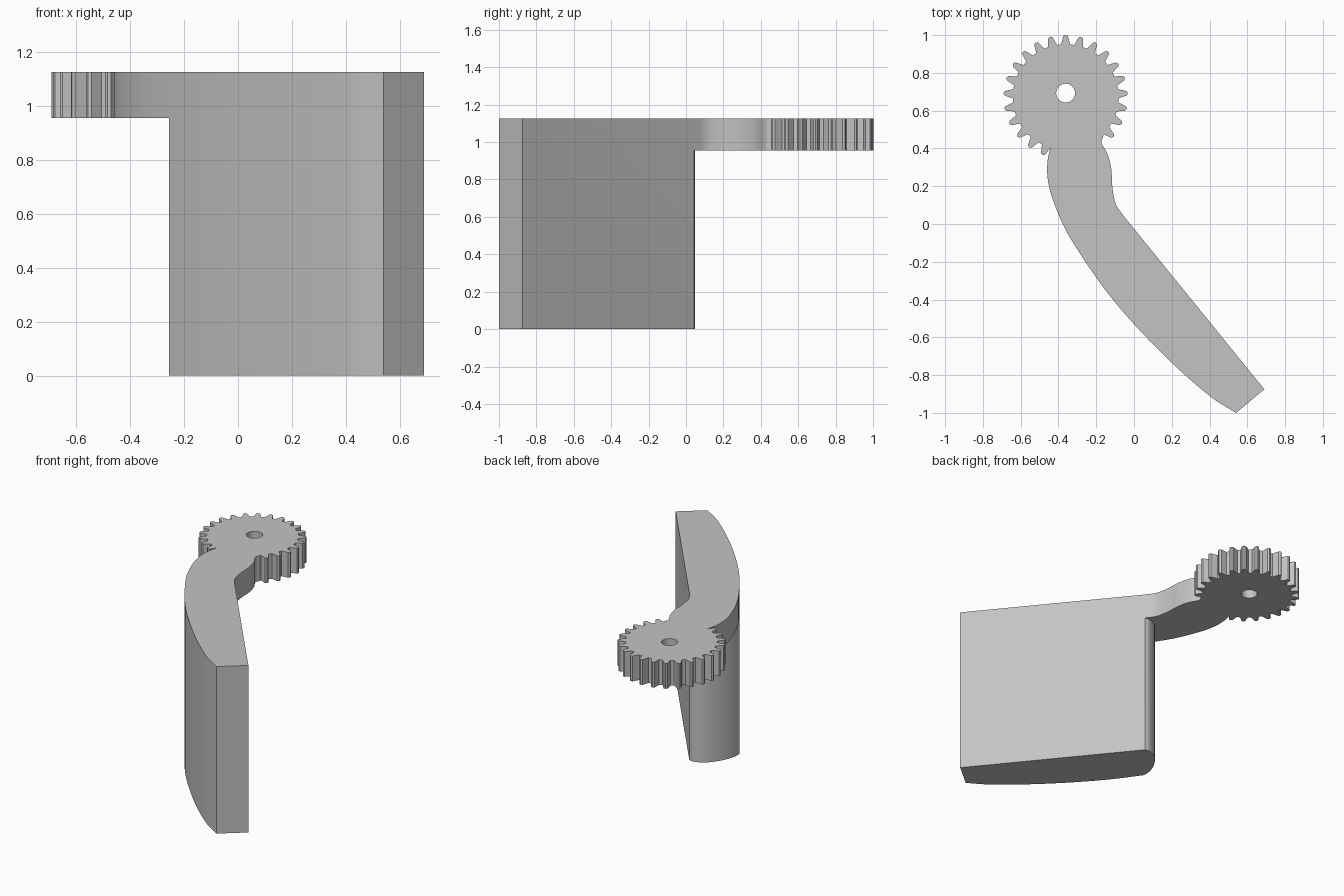
import bpy, bmesh
from math import radians, cos, sin, tau
from mathutils import Vector

cube = bpy.data.objects.get("Cube")
if cube:
    bpy.data.objects.remove(cube)

grey = bpy.data.materials.new("plain grey")
grey.use_nodes = True
colour = (0.55, 0.55, 0.55, 1)
grey.diffuse_color = colour
grey.node_tree.nodes["Principled BSDF"].inputs["Base Color"].default_value = colour

TOP, ARM_BOTTOM = 1.125, 0.955
GEAR = Vector((-0.362, 0.672))
HOLE = Vector((-0.362, 0.693))


def polar(centre, radius, degrees):
    a = radians(degrees)
    return centre + Vector((cos(a), sin(a))) * radius


def smooth_path(points, steps=6):
    """Catmull-Rom curve through the points, ends included."""
    p = [Vector(q) for q in points]
    p = [2 * p[0] - p[1]] + p + [2 * p[-1] - p[-2]]
    out = []
    for a, b, c, d in zip(p, p[1:], p[2:], p[3:]):
        for i in range(steps):
            t = i / steps
            out.append(0.5 * (2 * b + (c - a) * t + (2 * a - 5 * b + 4 * c - d) * t ** 2
                              + (3 * b - a - 3 * c + d) * t ** 3))
    return out + [p[-2]]


def prism(name, loops, low, high):
    """Extrude an outline, with any further loops as holes."""
    bm = bmesh.new()
    for loop in loops:
        verts = [bm.verts.new((v.x, v.y, low)) for v in loop]
        for a, b in zip(verts, verts[1:] + verts[:1]):
            bm.edges.new((a, b))
    bmesh.ops.triangle_fill(bm, use_beauty=True, edges=bm.edges[:])
    grown = bmesh.ops.extrude_face_region(bm, geom=bm.faces[:])["geom"]
    moved = [g for g in grown if isinstance(g, bmesh.types.BMVert)]
    bmesh.ops.translate(bm, verts=moved, vec=(0, 0, high - low))
    bmesh.ops.recalc_face_normals(bm, faces=bm.faces[:])
    mesh = bpy.data.meshes.new(name)
    bm.to_mesh(mesh)
    bm.free()
    mesh.materials.append(grey)
    obj = bpy.data.objects.new(name, mesh)
    bpy.context.collection.objects.link(obj)
    return obj


# Gear teeth, leaving a gap where the arm joins
tooth = [(0.28, -5), (0.295, -3.9), (0.324, -2.1), (0.33, 0),
         (0.324, 2.1), (0.295, 3.9), (0.28, 5)]
teeth = [polar(GEAR, r, 90 + k * 360 / 25 + a) for k in range(-9, 12) for r, a in tooth]

# Curved sides of the arm and blade
neck_side = smooth_path([(-0.447, 0.385), (-0.458, 0.33), (-0.457, 0.24), (-0.43, 0.13),
                         (-0.36, -0.035), (-0.255, -0.205)])
outer_side = smooth_path([(-0.255, -0.205), (-0.14, -0.365), (0, -0.53), (0.2, -0.735),
                          (0.4, -0.91), (0.54, -1)])
inner_end = Vector((0.69, -0.875))
neck_front = smooth_path([(-0.055, 0.043), (-0.098, 0.11), (-0.115, 0.2), (-0.12, 0.29),
                          (-0.14, 0.37), (-0.172, 0.43), (-0.163, 0.46)])

# Gear head with its arm
hole = [polar(HOLE, 0.05, 360 * i / 32) for i in range(32)]
arm = prism("gear_and_arm",
            [teeth + neck_side + outer_side[1:] + [inner_end] + neck_front, hole],
            ARM_BOTTOM, TOP)

# Tall blade under the arm, with a rounded end
rounded_end = smooth_path([neck_front[0], (-0.09, 0.046), (-0.15, 0.02), (-0.21, -0.05),
                           (-0.25, -0.14), outer_side[0]], 4)
blade = prism("blade", [outer_side + [inner_end] + rounded_end[:-1]], 0, ARM_BOTTOM)

# Weld both into one solid
union = arm.modifiers.new("weld", "BOOLEAN")
union.operation, union.solver, union.object = "UNION", "EXACT", blade
bpy.ops.object.select_all(action="DESELECT")
bpy.context.view_layer.objects.active = arm
arm.select_set(True)
bpy.ops.object.modifier_apply(modifier=union.name)
bpy.data.objects.remove(blade)
arm.name = "gear_lever"
bpy.ops.object.shade_smooth_by_angle(angle=radians(30))
